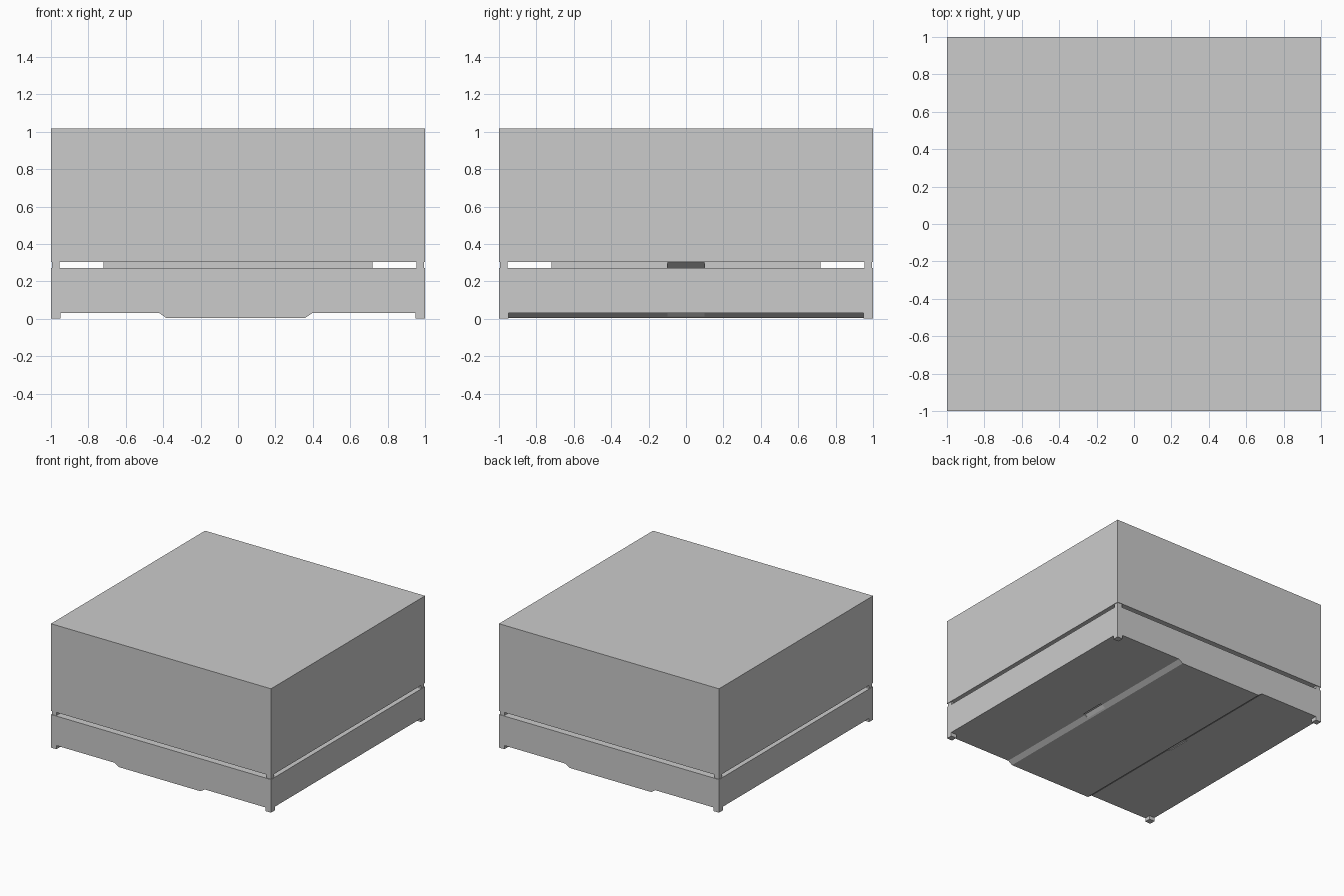
import bpy, bmesh

if "Cube" in bpy.data.objects:
    bpy.data.objects.remove(bpy.data.objects["Cube"])


def mesh_object(name, bm):
    bmesh.ops.recalc_face_normals(bm, faces=bm.faces)
    mesh = bpy.data.meshes.new(name)
    bm.to_mesh(mesh)
    bm.free()
    obj = bpy.data.objects.new(name, mesh)
    bpy.context.collection.objects.link(obj)
    return obj


def prism(name, profile, y0, y1):
    """Extrude an x-z profile from y0 to y1."""
    bm = bmesh.new()
    face = bm.faces.new([bm.verts.new((x, y0, z)) for x, z in profile])
    moved = bmesh.ops.extrude_face_region(bm, geom=[face])["geom"]
    verts = [v for v in moved if isinstance(v, bmesh.types.BMVert)]
    bmesh.ops.translate(bm, verts=verts, vec=(0, y1 - y0, 0))
    return mesh_object(name, bm)


def box(name, x0, x1, y0, y1, z0, z1):
    return prism(name, [(x0, z0), (x1, z0), (x1, z1), (x0, z1)], y0, y1)


def cut(target, cutter):
    cutter.hide_render = True
    cutter.hide_viewport = True
    cutter.display_type = 'WIRE'
    mod = target.modifiers.new(cutter.name, 'BOOLEAN')
    mod.operation = 'DIFFERENCE'
    mod.solver = 'EXACT'
    mod.object = cutter


# Upper block
box("upper_block", -1, 1, -1, 1, 0.302, 1.018)

# Lower tray with the sloped runner beneath it
tray = prism("lower_tray", [(-1, 0.272), (-1, 0.03), (-0.42, 0.03), (-0.385, 0.005),
                            (0.36, 0.005), (0.397, 0.03), (1, 0.03), (1, 0.272)], -1, 1)

# Shallow finger recess in each runner slope
for side, x in (("left", -0.385), ("right", 0.36)):
    s = -1 if side == "left" else 1
    cut(tray, prism(side + "_recess_cutter",
                    [(x - s * 0.012, -0.01), (x + s * 0.035, 0.036),
                     (x + s * 0.055, 0.036), (x + s * 0.055, -0.01)], -0.1, 0.1))

# Recessed core in the gap, undercut in the middle of both sides
core = box("gap_core", -0.72, 0.72, -0.72, 0.72, 0.272, 0.302)
for side, s in (("left", -1), ("right", 1)):
    cut(core, prism(side + "_undercut_cutter",
                    [(s * 0.68, 0.267), (s * 0.725, 0.3045), (s * 0.76, 0.267)], -0.1, 0.1))

# Corner feet and corner spacers
for sx, xn in ((-1, "left"), (1, "right")):
    for sy, yn in ((-1, "front"), (1, "back")):
        xs, ys = sorted((sx * 0.95, sx)), sorted((sy * 0.95, sy))
        box(f"{yn}_{xn}_foot", *xs, *ys, 0, 0.03)
        xs = sorted((sx * 0.955, sx * 0.995))
        ys = sorted((sy * 0.955, sy * 0.995))
        box(f"{yn}_{xn}_spacer", *xs, *ys, 0.272, 0.302)
